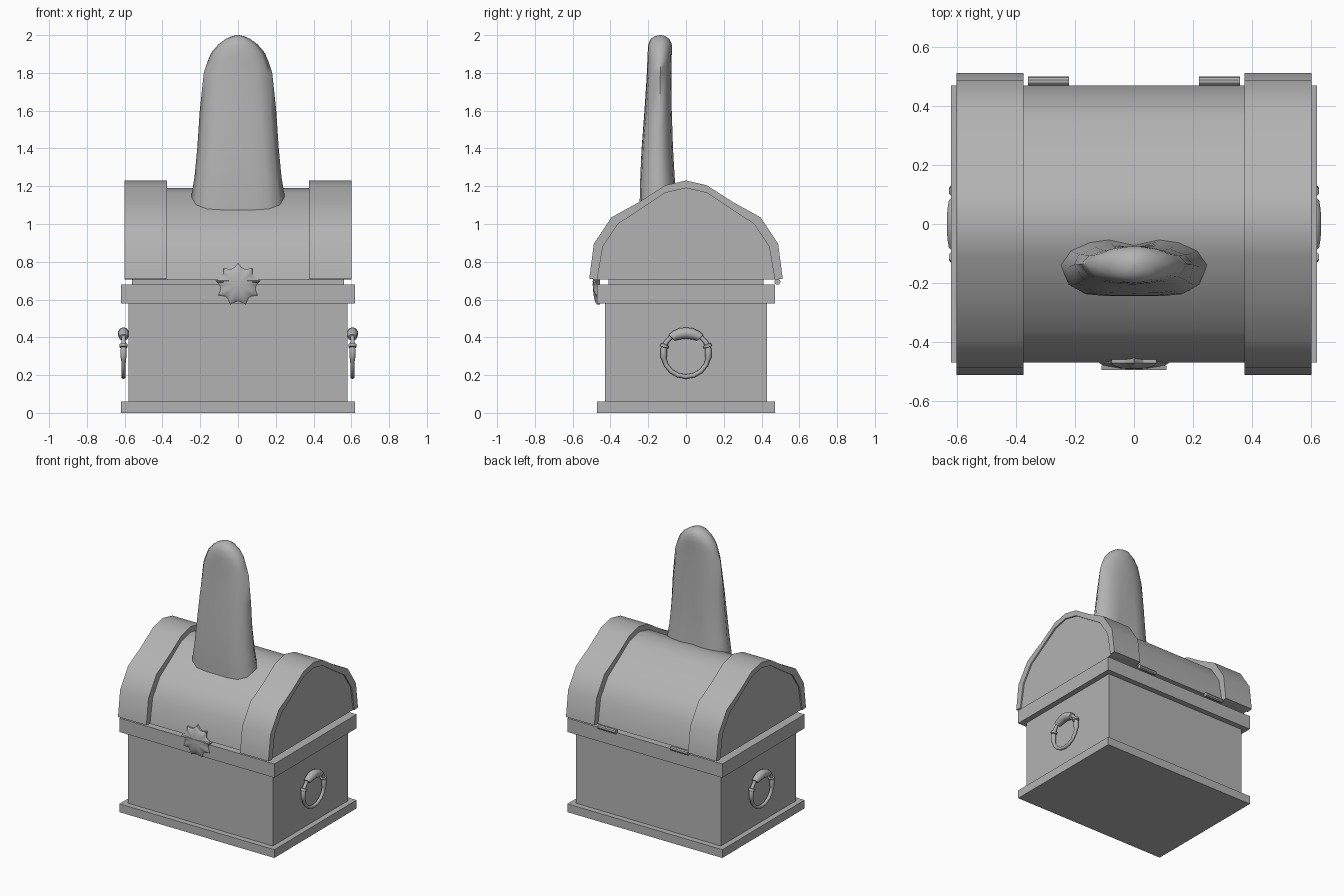
import bpy, bmesh, math
from mathutils import Vector

if "Cube" in bpy.data.objects:
    bpy.data.objects.remove(bpy.data.objects["Cube"])

grey = bpy.data.materials.new("stone_grey")
grey.diffuse_color = (0.45, 0.45, 0.45, 1)
grey.use_nodes = True
grey.node_tree.nodes["Principled BSDF"].inputs["Base Color"].default_value = grey.diffuse_color


def finish(name, bm, angle=32):
    bmesh.ops.recalc_face_normals(bm, faces=bm.faces)
    me = bpy.data.meshes.new(name)
    bm.to_mesh(me)
    bm.free()
    me.materials.append(grey)
    ob = bpy.data.objects.new(name, me)
    bpy.context.collection.objects.link(ob)
    bpy.ops.object.select_all(action='DESELECT')
    ob.select_set(True)
    bpy.context.view_layer.objects.active = ob
    bpy.ops.object.shade_smooth_by_angle(angle=math.radians(angle))
    return ob


def box(name, hx, hy, z0, z1):
    bm = bmesh.new()
    bmesh.ops.create_cube(bm, size=1)
    for v in bm.verts:
        v.co = (v.co.x * 2 * hx, v.co.y * 2 * hy, z0 + (v.co.z + 0.5) * (z1 - z0))
    return finish(name, bm)


def prism(name, profile, x0, x1):
    """Extrude a (y, z) outline along x."""
    bm = bmesh.new()
    face = bm.faces.new([bm.verts.new((x0, y, z)) for y, z in profile])
    ext = bmesh.ops.extrude_face_region(bm, geom=[face])
    for g in ext["geom"]:
        if isinstance(g, bmesh.types.BMVert):
            g.co.x = x1
    return finish(name, bm)


def loft(name, rings, closed=False, angle=32):
    bm = bmesh.new()
    vs = [[bm.verts.new(p) for p in r] for r in rings]
    n = len(vs[0])
    pairs = list(zip(vs, vs[1:])) + ([(vs[-1], vs[0])] if closed else [])
    for a, b in pairs:
        for i in range(n):
            j = (i + 1) % n
            bm.faces.new((a[i], a[j], b[j], b[i]))
    if not closed:
        bm.faces.new(vs[0])
        bm.faces.new(vs[-1])
    return finish(name, bm, angle)


# Chest body
box("base_plinth", 0.62, 0.47, 0.0, 0.06)
box("chest_body", 0.58, 0.43, 0.06, 0.58)
box("top_rim", 0.62, 0.47, 0.58, 0.68)
box("lid_seat", 0.56, 0.41, 0.68, 0.705)


# Arched lid with two end bands
def arch(half):
    return half + [(-y, z) for y, z in reversed(half[:-1])]


lid = arch([(0.47, 0.705), (0.44, 0.88), (0.36, 1.0), (0.23, 1.085), (0.11, 1.165), (0, 1.19)])
rim = arch([(0.512, 0.71), (0.488, 0.895), (0.395, 1.035), (0.25, 1.115), (0.11, 1.205), (0, 1.23)])
prism("lid", lid, -0.592, 0.592)
for side, s in (("left", -1), ("right", 1)):
    prism("lid_band_" + side, rim + lid[::-1], s * 0.375, s * 0.602)

# Tall rounded hump: (z, half width, front y, back y)
levels = [(1.0, 0.255, -0.245, -0.045), (1.13, 0.25, -0.245, -0.05), (1.25, 0.23, -0.242, -0.06),
          (1.4, 0.216, -0.235, -0.068), (1.6, 0.203, -0.22, -0.073), (1.8, 0.182, -0.207, -0.078),
          (1.86, 0.162, -0.205, -0.077), (1.905, 0.143, -0.203, -0.075), (1.95, 0.105, -0.2, -0.075),
          (1.98, 0.065, -0.187, -0.088), (1.995, 0.03, -0.165, -0.11), (2.0, 0.006, -0.14, -0.13)]
half = [(0, -1), (0.35, -1), (0.65, -0.93), (0.88, -0.6), (1, 0.1), (0.88, 0.6), (0.62, 0.9), (0.35, 1), (0, 0.8)]
section = half + [(-x, y) for x, y in reversed(half[1:-1])]
rings = []
for z, w, y0, y1 in levels:
    t = min(1, max(0, (z - 1.3) / 0.5))  # section turns elliptical towards the top
    ring = []
    for x, y in section:
        d = 1 + t * (1 / math.hypot(x, y) - 1)
        ring.append((x * d * w, (y0 + y1) / 2 + y * d * (y1 - y0) / 2, z))
    rings.append(ring)
loft("hump", rings, angle=75)

# Sunburst lock plate with nine points
bm = bmesh.new()
N, STEP = 9, 4
hub = bm.verts.new((0, -0.494, 0.68))
loops = []
for scale, y in ((0.5, -0.49), (0.85, -0.482), (1.0, -0.472), (1.0, -0.455)):
    loop = []
    for i in range(N * STEP):
        a = math.pi / 2 + 2 * math.pi * i / (N * STEP)
        u = abs((i % STEP) / STEP - 0.5) * 2
        r = (0.093 + 0.027 * u * u) * scale
        loop.append(bm.verts.new((r * math.cos(a), y, 0.68 + r * math.sin(a) * 0.95)))
    loops.append(loop)
for i in range(N * STEP):
    j = (i + 1) % (N * STEP)
    bm.faces.new((hub, loops[0][i], loops[0][j]))
    for a, b in zip(loops, loops[1:]):
        bm.faces.new((a[i], a[j], b[j], b[i]))
bm.faces.new(loops[-1])
finish("lock_plate", bm)
# Ridge across the lock at the lid seam
prism("lock_ridge", [(-0.48, 0.69), (-0.495, 0.694), (-0.495, 0.698), (-0.48, 0.702)], -0.11, 0.11)

# Ring handles: (angle from top, ring radius, tube radius)
prof = [(0, 0.108, 0.030), (15, 0.108, 0.030), (30, 0.11, 0.027), (42, 0.113, 0.023), (43, 0.117, 0.012),
        (60, 0.12, 0.012), (66, 0.12, 0.014), (67, 0.12, 0.023), (74, 0.12, 0.023), (75, 0.12, 0.014),
        (80, 0.12, 0.017), (100, 0.12, 0.017), (104, 0.12, 0.013), (120, 0.122, 0.012),
        (140, 0.123, 0.012), (160, 0.123, 0.012), (180, 0.123, 0.012)]
full = prof + [(360 - a, R, r) for a, R, r in reversed(prof[1:-1])]
for side, s in (("left", -1), ("right", 1)):
    rings = []
    for a, R, r in full:
        out = Vector((0, math.sin(math.radians(a)), math.cos(math.radians(a))))
        mid = Vector((s * 0.606, 0, 0.315)) + out * R
        rings.append([mid + out * r * math.cos(k * math.pi / 5) + Vector((r * math.sin(k * math.pi / 5), 0, 0))
                      for k in range(10)])
    loft("ring_handle_" + side, rings, closed=True, angle=50)

# Back hinges
for side, s in (("left", -1), ("right", 1)):
    circle = [(0.484 + 0.016 * math.cos(k * math.pi / 5), 0.694 + 0.016 * math.sin(k * math.pi / 5)) for k in range(10)]
    prism("hinge_" + side, circle, s * 0.22, s * 0.36)
